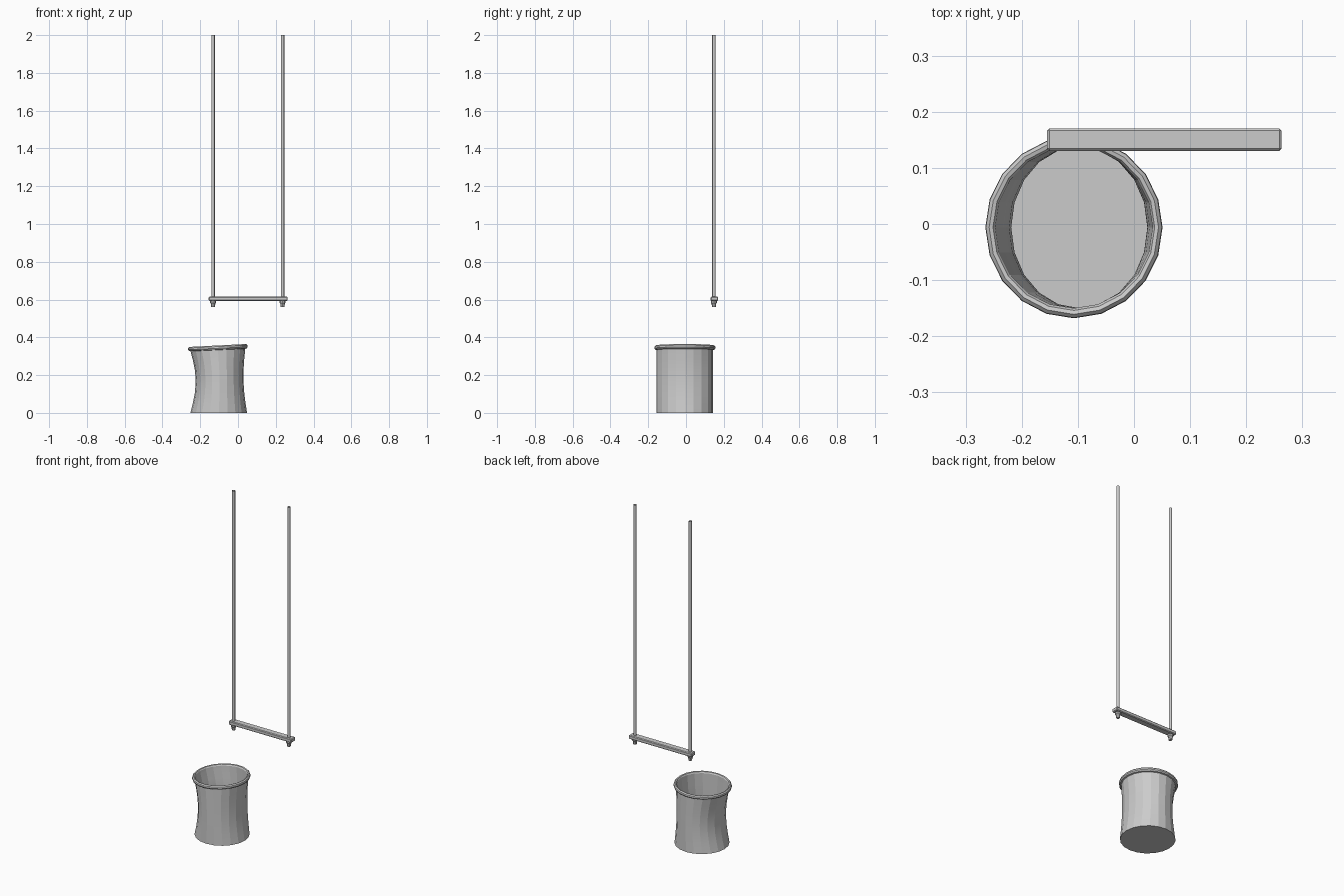
import bpy, bmesh
from math import sin, cos, pi, radians

if "Cube" in bpy.data.objects:
    bpy.data.objects.remove(bpy.data.objects["Cube"])


def finish(name, bm, angle=30):
    bmesh.ops.recalc_face_normals(bm, faces=bm.faces)
    mesh = bpy.data.meshes.new(name)
    bm.to_mesh(mesh)
    bm.free()
    ob = bpy.data.objects.new(name, mesh)
    bpy.context.collection.objects.link(ob)
    bpy.ops.object.select_all(action='DESELECT')
    ob.select_set(True)
    bpy.context.view_layer.objects.active = ob
    if angle:
        bpy.ops.object.shade_smooth_by_angle(angle=radians(angle))
    return ob


def lathe(name, profile, sides, place, cap_start=False, cap_end=False, angle=30):
    """Rings from (radius, z) pairs, each point positioned by place(x, y, z)."""
    bm = bmesh.new()
    rings = [[bm.verts.new(place(r * cos(2 * pi * i / sides), r * sin(2 * pi * i / sides), z))
              for i in range(sides)] for r, z in profile]
    for a, b in zip(rings, rings[1:]):
        for i in range(sides):
            j = (i + 1) % sides
            bm.faces.new((a[i], a[j], b[j], b[i]))
    if cap_start:
        bm.faces.new(rings[0][::-1])
    if cap_end:
        bm.faces.new(rings[-1])
    return finish(name, bm, angle)


# Bucket: slightly bent and pinched along x, with a tilted mouth
def bend(x, y, z):
    t = z / 0.34
    pinch = sin(pi * min(t, 1))
    sx = 1 - 0.025 * t - 0.145 * pinch
    cx = -0.102 - 0.005 * t + 0.007 * pinch
    return (cx + sx * x, -0.006 + y, z + 0.045 * t * t * x)


levels = [0, 0.055, 0.11, 0.17, 0.225, 0.28, 0.333]
outer = [(0.150, z) for z in levels]
rim = [(0.158, 0.335), (0.162, 0.342), (0.161, 0.351), (0.155, 0.357), (0.148, 0.355), (0.144, 0.348)]
inner = [(0.144, max(z, 0.006)) for z in reversed(levels)]
lathe("bucket", outer + rim + inner, 20, bend, True, True, angle=15)

# Hanging bar
BAR_X, BAR_Y, BAR_Z = 0.054, 0.1505, 0.604
bm = bmesh.new()
bmesh.ops.create_cube(bm, size=1)
for v in bm.verts:
    v.co = (BAR_X + v.co.x * 0.418, BAR_Y + v.co.y * 0.040, BAR_Z + v.co.z * 0.023)
bmesh.ops.bevel(bm, geom=bm.edges[:], offset=0.004, segments=1, affect='EDGES')
finish("swing_bar", bm, 0)

# Ropes (open at the top) with a tapered knot under the bar
for side, x in (("left", -0.132), ("right", 0.236)):
    def at(px, py, pz, x=x):
        return (x + px, BAR_Y - 0.003 + py, pz)
    lathe(side + "_rope", [(0.009, 0.60), (0.009, 2.0)], 8, at, angle=50)
    lathe(side + "_knot", [(0.010, 0.561), (0.012, 0.578), (0.016, 0.583), (0.016, 0.597)],
          8, at, True, True, angle=0)
